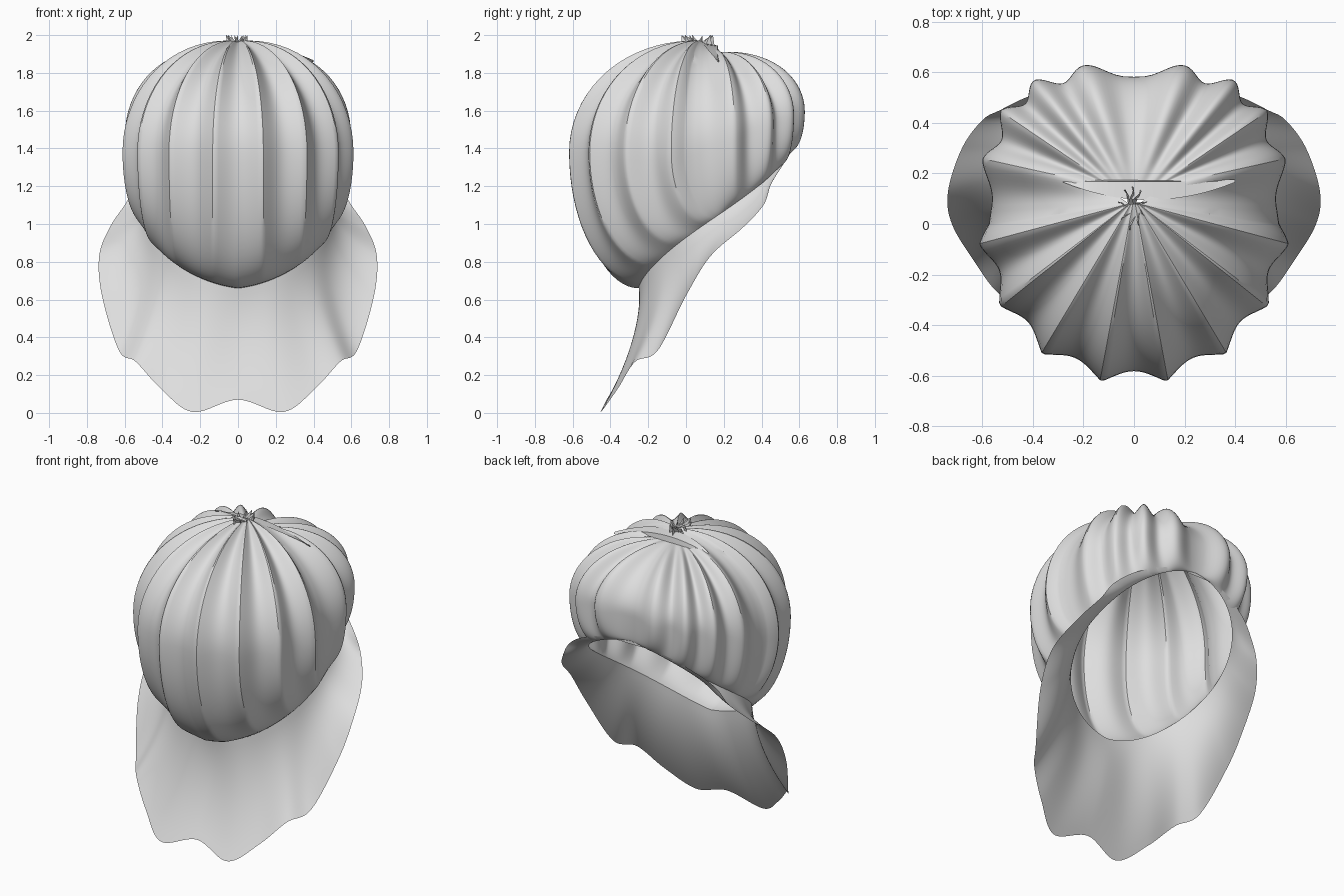
import bpy, math, random
from mathutils import Vector

random.seed(4)
if "Cube" in bpy.data.objects:
    bpy.data.objects.remove(bpy.data.objects["Cube"])

STEPS = 256          # columns around the bonnet
PLEATS = 16

cloth = bpy.data.materials.new("light_grey_cloth")
cloth.use_nodes = True
GREY = (0.73, 0.73, 0.73, 1)
cloth.diffuse_color = GREY
cloth.node_tree.nodes["Principled BSDF"].inputs["Base Color"].default_value = GREY


def add_mesh(name, verts, faces, angle=35):
    mesh = bpy.data.meshes.new(name)
    mesh.from_pydata(verts, [], faces)
    mesh.materials.append(cloth)
    obj = bpy.data.objects.new(name, mesh)
    bpy.context.collection.objects.link(obj)
    bpy.ops.object.select_all(action="DESELECT")
    obj.select_set(True)
    bpy.context.view_layer.objects.active = obj
    bpy.ops.object.shade_smooth_by_angle(angle=math.radians(angle))


def loft(name, rings):
    """Skin a list of closed rings, each with STEPS points."""
    n = STEPS
    verts = [p for ring in rings for p in ring]
    faces = [(r * n + i, (r + 1) * n + i, (r + 1) * n + (i + 1) % n, r * n + (i + 1) % n)
             for r in range(len(rings) - 1) for i in range(n)]
    add_mesh(name, verts, faces)


def power(v, p):
    return math.copysign(abs(v) ** p, v)


def lerp(a, b, t):
    return a + (b - a) * t


# Guide curves: angle 0 is the front, pi is the back
def rim(a):
    s, c = math.sin(a), math.cos(a)
    return Vector((0.5 * power(s, 0.85), 0.16 - 0.41 * c,
                   1.04 - 0.38 * c + 0.05 * abs(s) * c * 2))


def belly(a):
    s, c = math.sin(a), math.cos(a)
    p = 1 if c > 0 else 0.68
    return Vector((0.58 * power(s, p), -0.6 * power(c, p), 1.38 + 0.22 * max(0, -c) ** 0.7))


def gather(a):
    s, c = math.sin(a), math.cos(a)
    back = min(1, max(0, -c * 3))
    return Vector((lerp(0.02, 0.15, back) * s, lerp(0.08, 0.17, back), lerp(1.97, 1.91, back)))


def pleat(a):
    """Sharp ridges at the front, rounder lobes at the back."""
    w = PLEATS / 2 * (a - 0.07 * math.sin(a)) + math.pi / 2
    sharp = 1 - abs(math.sin(w))
    soft = 0.5 + 0.5 * math.cos(2 * w)
    return lerp(sharp, soft, 0.5 - 0.5 * math.cos(a))


angles = [2 * math.pi * i / STEPS for i in range(STEPS)]


# Crown: a dome from the gather to the belly, then a tuck in to the rim
def crown_point(a, k):
    f = pleat(a)
    b = belly(a)
    t = (k % 1 if k < 2 else 1) * math.pi / 2
    if k < 1:
        g = gather(a)
        h = math.sin(t)
        p = Vector((lerp(g.x, b.x, h), lerp(g.y, b.y, h), lerp(b.z, g.z, math.cos(t))))
        p.z += 0.045 * (f - 0.6) * math.sin(2 * t)
    else:
        r = rim(a)
        h = max(0, math.cos(t))
        p = Vector((lerp(r.x, b.x, h), lerp(r.y, b.y, h), lerp(b.z, r.z, math.sin(t))))
    out = Vector((b.x, b.y, 0)).normalized()
    return p + out * (0.055 * f - 0.018) * h


crown_rows = 36
loft("pleated_crown",
     [[crown_point(a, 2 * j / crown_rows) for a in angles] for j in range(crown_rows + 1)])

# Brim: flares from the rim to a scalloped free edge (left half, front to back)
EDGE = [Vector(p) for p in (
    (0, -.42, .07), (.24, -.45, .005), (.41, -.36, .13), (.54, -.27, .27), (.63, -.15, .33),
    (.72, 0, .62), (.735, .13, .83), (.68, .3, .98), (.6, .41, 1.1), (.53, .45, 1.21),
    (.4, .51, 1.31), (.2, .56, 1.39), (0, .57, 1.4))]


def edge(a):
    """Smooth curve through the edge points, mirrored to the right half."""
    side = 1 if a <= math.pi else -1
    last = len(EDGE) - 1
    u = min(a, 2 * math.pi - a) / math.pi * last
    i = min(int(u), last - 1)
    t = u - i

    def at(j):
        m = -j if j < 0 else 2 * last - j if j > last else j
        p = EDGE[m].copy()
        p.x *= 1 if m == j else -1
        return p
    p0, p1, p2, p3 = (at(i + d) for d in (-1, 0, 1, 2))
    q = p1 + 0.5 * t * (p2 - p0 + t * (2 * p0 - 5 * p1 + 4 * p2 - p3
                                       + t * (3 * (p1 - p2) + p3 - p0)))
    q.x *= side
    return q


def brim_point(a, t):
    r, e = rim(a), edge(a)
    front = 0.5 + 0.5 * math.cos(a)
    mid = r.lerp(e, 0.4) + Vector((-0.04 * math.sin(a), 0.09 * front, -0.04 * front))
    return r * (1 - t) ** 2 + mid * 2 * t * (1 - t) + e * t * t


loft("flared_brim", [[brim_point(a, j / 14) for a in angles] for j in range(15)])

# Gathered tuft: crumpled fins of cloth where the pleats meet
verts, faces = [], []
fins = 9
for i in range(fins):
    a = 2 * math.pi * (i + 0.5) / fins
    d = Vector((0.6 * math.sin(a), -math.cos(a), 0))
    side = Vector((-d.y, d.x, 0)) * 0.02
    base = Vector((0, 0.07, 1.88))
    n = len(verts)
    verts += [base, base + d * 0.09 + side,
              base + d * random.uniform(0.07, 0.11) + Vector((0, 0, 0.12)),
              base + d * 0.02 + side + Vector((0, 0, 0.08))]
    faces += [(n, n + 1, n + 2), (n, n + 2, n + 3)]
add_mesh("gathered_tuft", verts, faces, 20)

# Overlapping fold: a thin lens of cloth lying across the crown behind the tuft
verts, faces = [], []
for i in range(17):
    u = i / 8 - 1
    x = 0.06 + 0.34 * u
    z = 1.955 - 0.55 * x * x
    wide = 1 - u * u
    verts += [(x, 0.165 - 0.07 * wide, z), (x, 0.168, z - 0.01), (x, 0.175, z - 0.01 - 0.05 * wide)]
    if i:
        n = 3 * i
        faces += [(n - 3, n, n + 1, n - 2), (n - 2, n + 1, n + 2, n - 1)]
add_mesh("crossing_fold", verts, faces)
